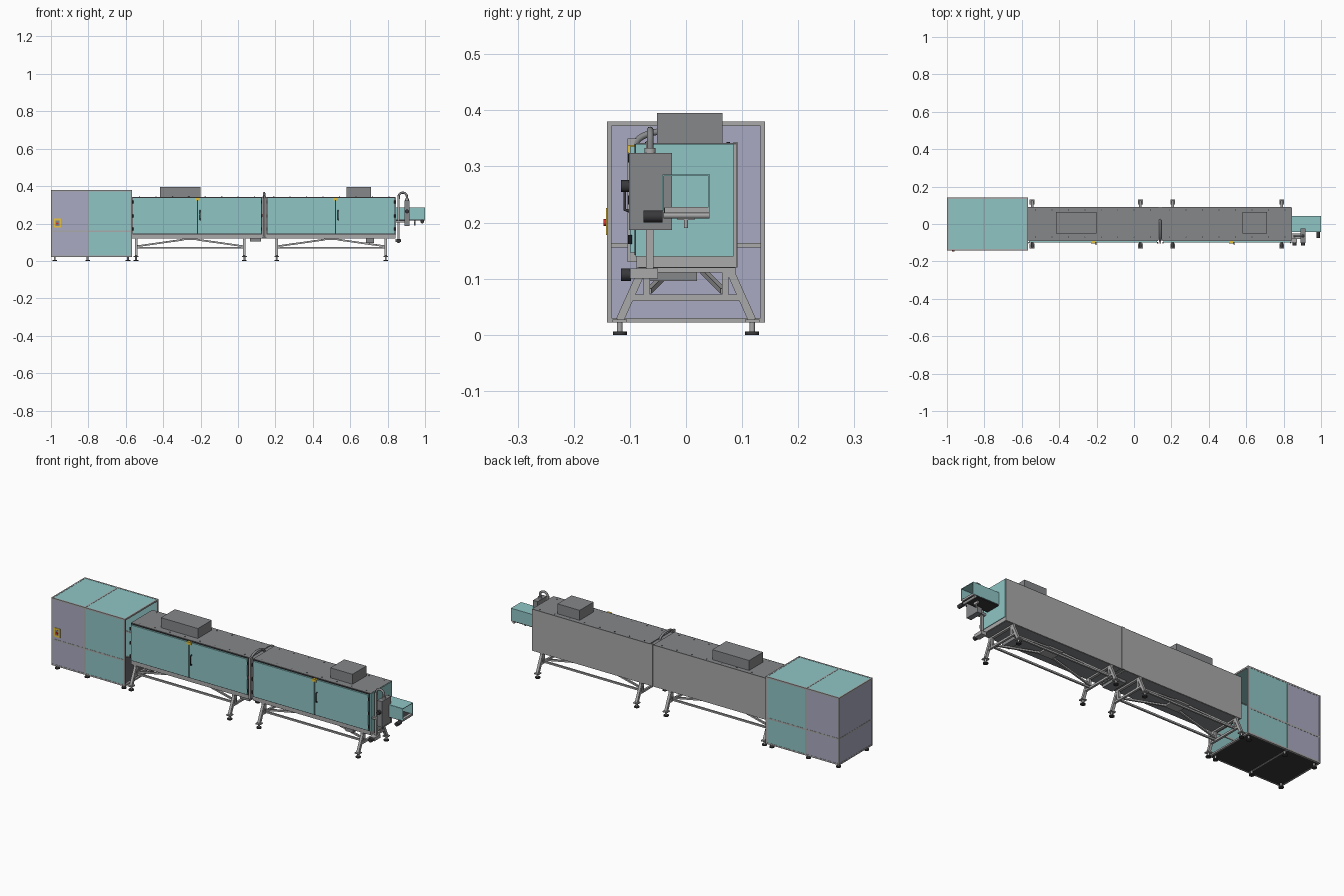
import bpy, math
from mathutils import Vector

if "Cube" in bpy.data.objects:
    bpy.data.objects.remove(bpy.data.objects["Cube"])


def material(name, rgb):
    m = bpy.data.materials.new(name)
    m.diffuse_color = (*rgb, 1)
    m.use_nodes = True
    m.node_tree.nodes["Principled BSDF"].inputs["Base Color"].default_value = m.diffuse_color
    return m


TEAL = material("teal", (0.28, 0.56, 0.56))
LAV = material("lavender", (0.40, 0.40, 0.54))
DARK = material("dark", (0.04, 0.04, 0.045))
GREY = material("mid_grey", (0.24, 0.245, 0.255))
STEEL = material("steel", (0.40, 0.40, 0.40))
YEL = material("yellow", (0.8, 0.55, 0.05))
RED = material("red", (0.7, 0.03, 0.03))


def finish(o, name, mat):
    o.name = name
    if mat:
        o.data.materials.append(mat)
    return o


def box(name, x0, x1, y0, y1, z0, z1, mat=STEEL):
    bpy.ops.mesh.primitive_cube_add(size=1, location=((x0+x1)/2, (y0+y1)/2, (z0+z1)/2))
    o = bpy.context.object
    o.scale = (x1-x0, y1-y0, z1-z0)
    return finish(o, name, mat)


def aim(o, a, b):
    o.location = (a + b) / 2
    o.rotation_euler = (b - a).to_track_quat('Z', 'Y').to_euler()


def beam(name, a, b, w=0.012, mat=STEEL):
    a, b = Vector(a), Vector(b)
    bpy.ops.mesh.primitive_cube_add(size=1)
    o = bpy.context.object
    o.scale = (w, w, (b-a).length)
    aim(o, a, b)
    return finish(o, name, mat)


def rod(name, a, b, r, mat=STEEL, n=20):
    a, b = Vector(a), Vector(b)
    bpy.ops.mesh.primitive_cylinder_add(vertices=n, radius=r, depth=(b-a).length)
    bpy.ops.object.shade_smooth_by_angle()
    o = bpy.context.object
    aim(o, a, b)
    return finish(o, name, mat)


def hose(name, pts, r, mat=STEEL):
    c = bpy.data.curves.new(name, 'CURVE')
    c.dimensions, c.bevel_depth, c.bevel_resolution, c.use_fill_caps = '3D', r, 3, True
    s = c.splines.new('POLY')
    s.points.add(len(pts) - 1)
    for p, q in zip(s.points, pts):
        p.co = (*q, 1)
    o = bpy.data.objects.new(name, c)
    bpy.context.collection.objects.link(o)
    c.materials.append(mat)


def foot(x, y, top):
    rod("foot_pad", (x, y, 0), (x, y, 0.006), 0.0125, DARK)
    rod("foot_stem", (x, y, 0.006), (x, y, top), 0.005)


# Cabinet frame: posts, rails and cross bars
X0, XM, X1, Y, Z0, ZM, Z1, W = -1.0, -0.804, -0.566, 0.141, 0.022, 0.16, 0.38, 0.008
for s in (-1, 1):
    ya, yb = sorted((s * Y, s * (Y - W)))
    for x in (X0, XM - W/2, X1 - W):
        box("cabinet_post", x, x + W, ya, yb, Z0, Z1)
        foot(min(max(x + W/2, X0 + 0.02), X1 - 0.022), s * 0.118, Z0 + 0.002)
    for z in (Z0, ZM - W/2, Z1 - W):
        box("cabinet_rail", X0, X1, ya, yb, z, z + W)
for x in (X0, XM - W/2, X1 - W):
    for z in (Z0, Z1 - W):
        box("cabinet_cross_bar", x, x + W, -Y, Y, z, z + W)
box("cabinet_end_bar", X0, X0 + W, -Y, Y, ZM - W/2, ZM + W/2)

# Cabinet skin panels; the end facing the tunnel stays open
for za, zb in ((Z0 + W, ZM - W/2), (ZM + W/2, Z1 - W)):
    for s in (-1, 1):
        ya, yb = sorted((s * (Y - 0.001), s * (Y - 0.005)))
        box("cabinet_side_panel", X0 + W, XM - W/2, ya, yb, za, zb, LAV)
        box("cabinet_side_panel", XM + W/2, X1 - W, ya, yb, za, zb, TEAL)
    box("cabinet_end_panel", X0 + 0.001, X0 + 0.005, -Y + W, Y - W, za, zb, LAV)
for xa, xb in ((X0 + W, XM - W/2), (XM + W/2, X1 - W)):
    box("cabinet_roof_panel", xa, xb, -Y + W, Y - W, Z1 - 0.005, Z1 - 0.001, TEAL)
    box("cabinet_floor_panel", xa, xb, -Y + W, Y - W, Z0 + 0.001, Z0 + 0.005, DARK)

# Emergency stop on the cabinet
box("switch_plate", -0.985, -0.947, -0.1425, -0.139, 0.178, 0.226, YEL)
box("switch_panel", -0.977, -0.955, -0.143, -0.142, 0.187, 0.217, GREY)
rod("stop_button", (-0.966, -0.142, 0.2), (-0.966, -0.147, 0.2), 0.006, RED)

# Two tunnel modules with doors, handles and latches
for xa, xb, xd in ((-0.567, 0.13, -0.217), (0.151, 0.842, 0.521)):
    box("tunnel_body", xa, xb, -0.088, 0.09, 0.12, 0.338)
    box("tunnel_roof", xa, xb, -0.088, 0.09, 0.338, 0.342, GREY)
    box("tunnel_underside", xa + 0.004, xb - 0.004, -0.085, 0.087, 0.119, 0.12, GREY)
    box("door_seal", xa + 0.002, xb - 0.002, -0.092, -0.088, 0.142, 0.34, DARK)
    for da, db in ((xa + 0.006, xd - 0.003), (xd + 0.003, xb - 0.006)):
        box("door", da, db, -0.1, -0.092, 0.147, 0.336, TEAL)
    hx = xd + 0.014
    hose("door_handle", [(hx, -0.099, 0.22), (hx, -0.109, 0.223),
                         (hx, -0.109, 0.268), (hx, -0.099, 0.271)], 0.003, DARK)
    box("door_latch", xd - 0.012, xd + 0.012, -0.104, -0.09, 0.324, 0.338, YEL)
    for hz in (0.17, 0.24, 0.315):
        for h in (xa + 0.004, xb - 0.004):
            rod("door_hinge", (h, -0.1, hz - 0.008), (h, -0.1, hz + 0.008), 0.0035, DARK, 10)
    for i in range(8):
        for y in (-0.07, 0.075):
            x = xa + 0.04 + i * 0.088
            rod("roof_bolt", (x, y, 0.341), (x, y, 0.3435), 0.003, DARK, 8)

# Join between the modules with cable arch
box("join_cover", 0.13, 0.151, -0.084, 0.086, 0.124, 0.338, GREY)
box("join_back_strip", 0.132, 0.149, 0.085, 0.092, 0.12, 0.344)
box("join_post", 0.136, 0.145, -0.104, -0.088, 0.13, 0.35)
box("join_marker", 0.127, 0.132, -0.103, -0.1, 0.235, 0.25, RED)
hose("cable_arch", [(0.14, -0.035 + 0.055 * math.cos(a), 0.338 + 0.025 * math.sin(a))
                    for a in [math.pi * i / 14 for i in range(15)]], 0.006, GREY)

# Roof fan boxes
for xa, xb in ((-0.417, -0.2), (0.58, 0.71)):
    box("fan_box", xa, xb, -0.052, 0.065, 0.342, 0.395, GREY)

# Splayed leg frames with braces
for xa, xb in ((-0.545, 0.034), (0.207, 0.79)):
    for x in (xa, xb):
        beam("leg_cross_bar", (x, -0.098, 0.066), (x, 0.098, 0.066), 0.011)
        box("leg_top_bar", x - 0.007, x + 0.007, -0.088, 0.088, 0.111, 0.12)
        for s in (-1, 1):
            beam("leg", (x, s * 0.076, 0.12), (x, s * 0.118, 0.026), 0.014)
            beam("short_post", (x, s * 0.07, 0.066), (x, s * 0.07, 0.12), 0.012)
            box("leg_plate", x - 0.013, x + 0.013, s * 0.118 - 0.013, s * 0.118 + 0.013, 0.022, 0.027)
            foot(x, s * 0.118, 0.024)
    xm = (xa + xb) / 2
    for s in (-1, 1):
        beam("long_rail", (xa, s * 0.07, 0.07), (xb, s * 0.07, 0.07), 0.009)
        for x in (xa, xb):
            beam("diagonal_brace", (x, s * 0.066, 0.078), (xm + (x - xm) * 0.12, s * 0.03, 0.114), 0.009)
    box("brace_plate", xm - 0.04, xm + 0.04, -0.04, 0.04, 0.111, 0.12)

# Boxes below the tunnel
box("junction_box", 0.065, 0.122, -0.078, 0.02, 0.104, 0.12, GREY)
box("drive_box", 0.685, 0.728, -0.075, 0.02, 0.096, 0.12, GREY)

# Outfeed end panel, hood and conveyor
box("end_panel", 0.841, 0.845, -0.09, 0.085, 0.14, 0.34, TEAL)
box("hood_top", 0.845, 1.0, -0.042, 0.043, 0.283, 0.286, TEAL)
for s in (-1, 1):
    ya, yb = sorted((s * 0.043, s * 0.040))
    box("hood_side", 0.845, 1.0, ya, yb, 0.222, 0.284, TEAL)
box("conveyor_bed", 0.845, 0.995, -0.039, 0.041, 0.217, 0.226, DARK)
box("conveyor_rim", 0.988, 0.999, -0.038, 0.042, 0.217, 0.228)
rod("conveyor_roller", (0.985, -0.04, 0.213), (0.985, 0.042, 0.213), 0.006)
rod("conveyor_motor", (0.985, -0.076, 0.211), (0.985, -0.042, 0.211), 0.0105, DARK)
box("sensor_bracket", 0.94, 0.95, -0.015, 0.015, 0.205, 0.218)
rod("sensor", (0.945, 0, 0.19), (0.945, 0, 0.206), 0.004)

# Control box on a post with a hose loop
box("control_box", 0.89, 0.918, -0.102, -0.025, 0.187, 0.324, GREY)
box("control_post", 0.853, 0.864, -0.071, -0.058, 0.1, 0.345)
box("post_bracket", 0.838, 0.892, -0.08, -0.05, 0.205, 0.215)
box("post_foot", 0.842, 0.872, -0.1, -0.05, 0.1, 0.118)
rod("lower_knob", (0.858, -0.116, 0.107), (0.858, -0.098, 0.107), 0.011, DARK)
rod("box_knob", (0.904, -0.116, 0.265), (0.904, -0.1, 0.265), 0.0105, DARK)
hose("hose_loop", [(0.859, -0.064, 0.33)] +
     [(0.881 - 0.022 * math.cos(a), -0.064, 0.345 + 0.02 * math.sin(a))
      for a in [math.pi * i / 12 for i in range(13)]] + [(0.903, -0.064, 0.322)], 0.006, GREY)
rod("hose_gland", (0.903, -0.064, 0.322), (0.903, -0.064, 0.333), 0.01, STEEL)
